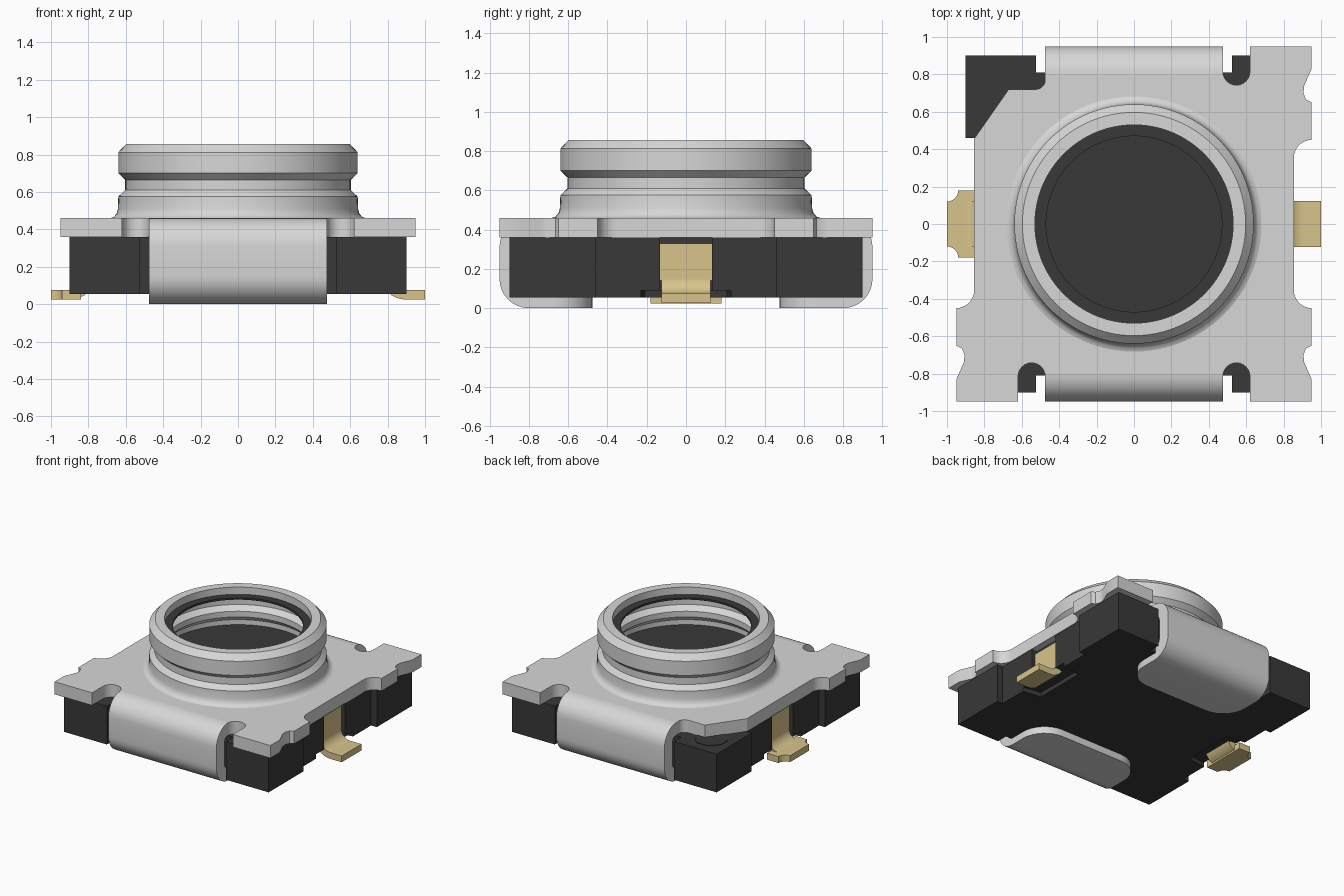
import bpy, bmesh, math
from mathutils import Vector

if "Cube" in bpy.data.objects:
    bpy.data.objects.remove(bpy.data.objects["Cube"], do_unlink=True)


def material(name, rgb):
    m = bpy.data.materials.new(name)
    m.use_nodes = True
    m.diffuse_color = (*rgb, 1)
    b = m.node_tree.nodes["Principled BSDF"]
    b.inputs["Base Color"].default_value = (*rgb, 1)
    b.inputs["Roughness"].default_value = 0.5
    return m


METAL = material("silver metal", (0.68, 0.68, 0.68))
DARK = material("black plastic", (0.040, 0.040, 0.040))
GOLD = material("gold contact", (0.69, 0.56, 0.26))


def finish(name, bm, mat):
    bmesh.ops.recalc_face_normals(bm, faces=bm.faces)
    mesh = bpy.data.meshes.new(name)
    bm.to_mesh(mesh)
    bm.free()
    mesh.materials.append(mat)
    ob = bpy.data.objects.new(name, mesh)
    bpy.context.collection.objects.link(ob)
    bpy.ops.object.select_all(action='DESELECT')
    ob.select_set(True)
    bpy.context.view_layer.objects.active = ob
    bpy.ops.object.shade_smooth_by_angle(angle=math.radians(28))


def prism(name, pts, lo, hi, mat, place=lambda a, b, h: (a, b, h)):
    """Extrude a 2D outline from lo to hi; place maps it into 3D."""
    bm = bmesh.new()
    face = bm.faces.new([bm.verts.new(place(a, b, lo)) for a, b in pts])
    move = Vector(place(0, 0, hi)) - Vector(place(0, 0, lo))
    ext = bmesh.ops.extrude_face_region(bm, geom=[face])
    bmesh.ops.translate(bm, vec=move, verts=[v for v in ext["geom"] if isinstance(v, bmesh.types.BMVert)])
    finish(name, bm, mat)


def lathe(name, profile, mat, steps=96):
    """Spin a closed (radius, z) profile around z."""
    bm = bmesh.new()
    rings = [[bm.verts.new((r * math.cos(t), r * math.sin(t), z)) for r, z in profile]
             for t in (math.tau * i / steps for i in range(steps))]
    n = len(profile)
    for i in range(steps):
        a, b = rings[i], rings[(i + 1) % steps]
        for j in range(n):
            k = (j + 1) % n
            bm.faces.new((a[j], b[j], b[k], a[k]))
    finish(name, bm, mat)


def arc(cx, cy, r, a0, a1, n=8):
    return [(cx + r * math.cos(math.radians(a0 + (a1 - a0) * i / n)),
             cy + r * math.sin(math.radians(a0 + (a1 - a0) * i / n))) for i in range(n + 1)]


# Plastic base: thin lower layer has wider, deeper pockets below the contacts
def base_outline(pocket, inner, outer):
    quarter = [(pocket, inner), (0.85, outer), (0.85, 0.46), (0.9, 0.46),
               (0.9, 0.9), (0.525, 0.9), (0.525, 0.81)]
    right = [(x, -y) for x, y in reversed(quarter)] + quarter
    return right + [(-x, -y) for x, y in right]


prism("base_lower", base_outline(0.70, 0.21, 0.23), 0.055, 0.09, DARK)
prism("base_upper", base_outline(0.80, 0.133, 0.133), 0.09, 0.36, DARK)
prism("corner_mark", arc(-0.72, 0.71, 0.125, 22.5, 337.5, 7), 0.36, 0.364, DARK)

# Metal top plate with notched edges and one cut corner
edge_notch = [(0.95, 0.65), (0.92, 0.665), (0.906, 0.70), (0.91, 0.74), (0.95, 0.83), (0.95, 0.95), (0.62, 0.95)]
plate = [(x, -y) for x, y in reversed(edge_notch)]
plate += arc(0.95, -0.355, 0.095, 270, 180)
plate += arc(0.95, 0.355, 0.095, 180, 90)
plate += edge_notch
plate += arc(0.5475, 0.815, 0.0725, 0, -180, 12)
plate += [(0.475, 0.80), (-0.475, 0.80)]
plate += arc(-0.525, 0.77, 0.05, 0, -90)
plate += [(-0.67, 0.72), (-0.855, 0.455)]
plate += arc(-0.95, -0.355, 0.095, 0, -90)
plate += [(-x, -y) for x, y in edge_notch]
plate += arc(-0.5475, -0.815, 0.0725, 180, 0, 12)
plate += [(-0.475, -0.80), (0.475, -0.80)]
plate += arc(0.5475, -0.815, 0.0725, 180, 0, 12)
prism("top_plate", plate, 0.36, 0.46, METAL)

# Clamp flaps wrapping from the plate to the underside, with rounded tips
flap = (arc(0.80, 0.31, 0.15, 90, 0) + arc(0.80, 0.15, 0.15, 0, -90) + [(0.68, 0), (0.68, 0.10)]
        + arc(0.80, 0.15, 0.05, -90, 0, 5) + arc(0.80, 0.31, 0.05, 0, 90, 5))
tip = [(0.475, 0.68)] + arc(0.275, 0.675, 0.20, 0, -90) + arc(-0.275, 0.675, 0.20, -90, -180) + [(-0.475, 0.68)]
for s, side in ((-1, "front"), (1, "back")):
    prism(side + "_flap", flap, -0.475, 0.475, METAL, lambda a, b, h: (h, s * a, b))
    prism(side + "_flap_tip", tip, 0, 0.10, METAL, lambda a, b, h: (a, s * b, h))

# Coaxial collar with a rolled groove, plus the plastic lining ring and floor
collar = [(0.685, 0.459), (0.665, 0.466), (0.65, 0.482), (0.642, 0.51), (0.64, 0.575), (0.603, 0.61),
          (0.603, 0.665), (0.64, 0.70), (0.64, 0.812), (0.597, 0.857), (0.53, 0.857), (0.53, 0.80),
          (0.57, 0.78), (0.57, 0.70), (0.53, 0.665), (0.53, 0.62), (0.57, 0.58), (0.57, 0.45)]
lathe("collar", collar, METAL)
lathe("lining_ring", [(0.47, 0.80), (0.545, 0.80), (0.545, 0.785), (0.47, 0.785)], DARK)
prism("collar_floor", arc(0, 0, 0.572, 0, 354, 59), 0.45, 0.54, DARK)

# Gold contacts: an upright strip bent outward, ending in a flat foot
strip = ([(0.90, 0.025), (0.90, 0.075)] + arc(0.90, 0.155, 0.08, 270, 180)
         + [(0.82, 0.33), (0.765, 0.33)] + arc(0.895, 0.155, 0.13, 180, 270))
for s, side in ((1, "left"), (-1, "right")):
    prism(side + "_contact_strip", strip, -0.124, 0.124, GOLD, lambda a, b, h: (s * a, h, b))
    prism(side + "_contact_upright", [(0.765, -0.132), (0.821, -0.132), (0.821, 0.132), (0.765, 0.132)],
          0.14, 0.33, GOLD, lambda a, b, h: (s * a, b, h))
prism("left_contact_foot", [(0.895, -0.124), (1, -0.124), (1, 0.124), (0.895, 0.124)], 0.025, 0.075, GOLD)
foot = [(-0.84, 0.18)] + arc(-1.0, 0.18, 0.06, 0, -90, 6)
prism("right_contact_foot", foot + [(x, -y) for x, y in reversed(foot)], 0.0245, 0.0755, GOLD)
